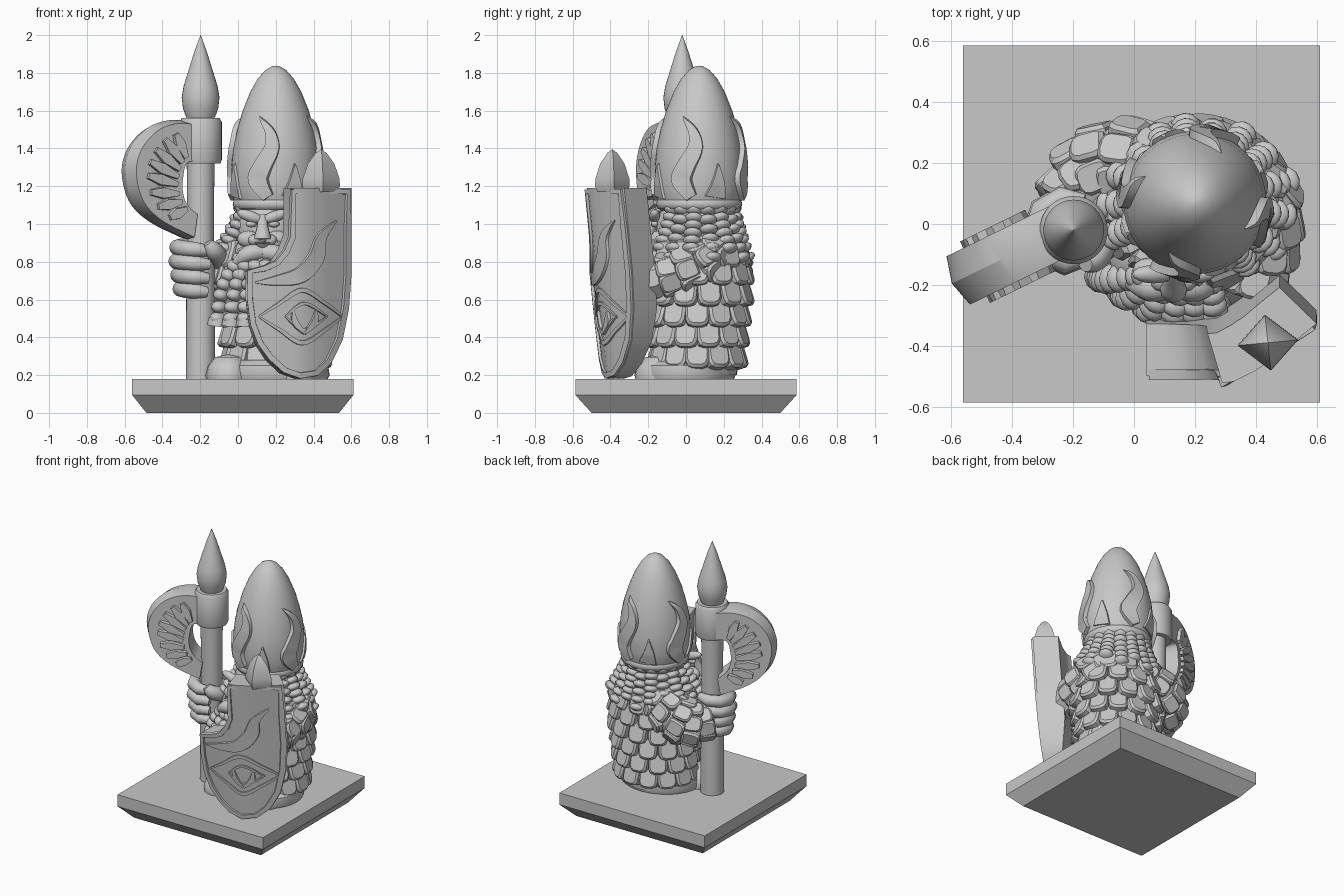
import bpy, bmesh, math
from math import sin, cos, pi, radians
from mathutils import Vector, Matrix

cube = bpy.data.objects.get("Cube")
if cube:
    bpy.data.objects.remove(cube, do_unlink=True)

grey = bpy.data.materials.new("stone_grey")
grey.use_nodes = True
grey.diffuse_color = (0.58, 0.58, 0.58, 1)
grey.node_tree.nodes["Principled BSDF"].inputs["Base Color"].default_value = grey.diffuse_color


# ---- helpers ----
def finish(name, bm, angle=35):
    bmesh.ops.recalc_face_normals(bm, faces=bm.faces[:])
    mesh = bpy.data.meshes.new(name)
    bm.to_mesh(mesh)
    bm.free()
    mesh.materials.append(grey)
    ob = bpy.data.objects.new(name, mesh)
    bpy.context.collection.objects.link(ob)
    bpy.ops.object.select_all(action='DESELECT')
    ob.select_set(True)
    bpy.context.view_layer.objects.active = ob
    bpy.ops.object.shade_smooth_by_angle(angle=radians(angle))


def loft(bm, rings, closed=False):
    vs = [[bm.verts.new(p) for p in r] for r in rings]
    n = len(vs[0])
    for a, b in zip(vs, vs[1:] + vs[:1] if closed else vs[1:]):
        for i in range(n):
            j = (i + 1) % n
            bm.faces.new((a[i], a[j], b[j], b[i]))
    if not closed:
        bm.faces.new(vs[0])
        bm.faces.new(vs[-1])


def smooth(pts, n=5):
    # Catmull-Rom curve through points of any dimension
    out = []
    for i in range(len(pts) - 1):
        p = [Vector(pts[min(max(k, 0), len(pts) - 1)]) for k in range(i - 1, i + 3)]
        for s in range(n):
            t = s / n
            out.append(0.5 * (2 * p[1] + (p[2] - p[0]) * t + (2 * p[0] - 5 * p[1] + 4 * p[2] - p[3]) * t * t
                              + (3 * p[1] - p[0] - 3 * p[2] + p[3]) * t ** 3))
    return out + [Vector(pts[-1])]


def interp(table, x):
    for (x0, y0), (x1, y1) in zip(table, table[1:]):
        if x <= x1:
            return y0 + (y1 - y0) * max(0, x - x0) / (x1 - x0)
    return table[-1][1]


def lathe(bm, profile, cx, cy, seg=32, sx=1, sy=1, turn=0):
    loft(bm, [[(cx + max(r, .001) * sx * cos(turn + 2 * pi * i / seg),
                cy + max(r, .001) * sy * sin(turn + 2 * pi * i / seg), z) for i in range(seg)] for r, z in profile])


def tube(bm, path, seg=12):
    # path of (x, y, z, radius)
    rings = []
    for i, p in enumerate(path):
        d = (path[min(i + 1, len(path) - 1)] - path[max(i - 1, 0)]).xyz
        q = d.to_track_quat('Z', 'Y')
        rings.append([p.xyz + q @ Vector((cos(2 * pi * k / seg), sin(2 * pi * k / seg), 0)) * p.w for k in range(seg)])
    loft(bm, rings)


def ball(bm, pos, size, aim=(0, 0, 1), seg=12):
    m = Matrix.Translation(pos) @ Vector(aim).to_track_quat('Z', 'Y').to_matrix().to_4x4() @ Matrix.Diagonal((*size, 1))
    bmesh.ops.create_uvsphere(bm, u_segments=seg, v_segments=seg * 2 // 3, radius=1, matrix=m)


def ribbon(bm, path, place, height, closed=False):
    # path of (u, v, width), laid on a surface by place(u, v, h), with bevelled flanks and thin tips
    rings, n = [], len(path)
    for i, p in enumerate(path):
        a, b = (path[i - 1], path[(i + 1) % n]) if closed else (path[max(i - 1, 0)], path[min(i + 1, n - 1)])
        d = Vector((b[0] - a[0], b[1] - a[1])).normalized() * p[2] / 2
        top = min(height, p[2])
        rings.append([place(p[0] - d.y * s, p[1] + d.x * s, h)
                      for s, h in ((1, -.02), (.8, top), (-.8, top), (-1, -.02))])
    loft(bm, rings, closed)


def scale_plate(bm, pos, normal, w, h, down=Vector((0, 0, -1))):
    # rounded armour plate, lower end tilted outward
    n = (normal.normalized() - down * .18).normalized()
    v = (down - n * down.dot(n)).normalized()
    u = v.cross(n)
    shape = [(-.42, -.5), (.42, -.5), (.5, -.3), (.5, .25), (.4, .43), (.2, .5), (-.2, .5), (-.4, .43), (-.5, .25),
             (-.5, -.3)]
    loft(bm, [[pos + u * a * w * s + v * (b * h * s) + n * o for a, b in shape]
              for s, o in ((1, -.04), (1, .01), (.82, .024))])


# ---- plinth ----
bm = bmesh.new()
loft(bm, [[(.025 + a * x, b * y, z) for a, b in ((-1, -1), (1, -1), (1, 1), (-1, 1))]
          for x, y, z in ((.51, .5, 0), (.586, .586, .095), (.586, .586, .18))])
finish("plinth", bm, 10)

# ---- spear shaft, collar and tip ----
SX, SY = -.198, -.02
bm = bmesh.new()
lathe(bm, [(.078, .17), (.076, .6), (.07, 1), (.074, 1.35)], SX, SY)
finish("shaft", bm)
bm = bmesh.new()
lathe(bm, [(.105, 1.32), (.112, 1.34), (.112, 1.54), (.1, 1.56)], SX, SY)
finish("collar", bm)
bm = bmesh.new()
lathe(bm, [(.07, 1.55), (.093, 1.61), (.1, 1.67), (.09, 1.73), (.062, 1.82), (.034, 1.91), (0, 2)], SX, SY)
finish("spear_tip", bm)

# ---- axe blade: stations of outer (u, z) and inner (u, z) ----
out_dir, face_dir = Vector((-.9, -.44, 0)), Vector((.44, -.9, 0))


def on_blade(u, z, v):
    return Vector((SX, 0, z)) + out_dir * u + face_dir * v


stations = [(.05, 1.54, .05, 1.33), (.18, 1.55, .11, 1.33), (.31, 1.51, .135, 1.3), (.41, 1.41, .145, 1.25),
            (.445, 1.28, .15, 1.2), (.4, 1.12, .14, 1.14), (.28, 1.01, .11, 1.09), (.08, .92, .06, 1.05)]
stations = [Vector(s) for s in stations]
rings = []
for s in smooth(stations):
    o, i = s.xy, s.zw
    m = i.lerp(o, .92)
    rings.append([on_blade(*i, .088), on_blade(*m, .088), on_blade(*o, 0), on_blade(*m, -.088), on_blade(*i, -.088)])
bm = bmesh.new()
loft(bm, rings)
finish("axe_blade", bm, 25)

# ---- wedge carvings on both blade faces ----
bm = bmesh.new()
for side in (1, -1):
    for s in smooth(stations, 3)[4:19:2]:
        a, b = s.zw.lerp(s.xy, .12), s.zw.lerp(s.xy, .7)
        path = [(*a, .03), (*a.lerp(b, .55), .07), (*b, .035)]
        ribbon(bm, path, lambda u, z, h: on_blade(u, z, side * (.088 + h)), .024)
finish("blade_carvings", bm, 20)

# ---- body and robe hem ----
BX, BY = .2, .06
BODY = [(.2, .21), (.3, .218), (.5, .235), (.7, .258), (.82, .245), (.95, .2), (1.1, .17)]
WIDE = 1.13
bm = bmesh.new()
lathe(bm, [(r, z) for z, r in BODY], BX, BY, sx=WIDE)
finish("body", bm)
bm = bmesh.new()
lathe(bm, [(.255, .17), (.268, .2), (.262, .25), (.22, .28)], BX - .01, -.005, sx=1.1)
finish("robe_hem", bm)

# ---- scale coat ----
bm = bmesh.new()
for row, z in enumerate((.31, .42, .53, .64, .75, .84)):
    r = interp(BODY, z) + .01
    for k in range(13):
        a = 2 * pi * (k + row % 2 / 2) / 13
        n = Vector((cos(a), sin(a), .12))
        scale_plate(bm, Vector((BX + r * WIDE * cos(a), BY + r * sin(a), z)), n, .125, .15)
finish("scale_coat", bm, 25)

# ---- arms with scale sleeves ----
arms = {"right": [(.1, .17, .84, .12), (-.03, .19, .77, .135), (-.14, .14, .72, .13), (-.21, .06, .73, .09)],
        "left": [(.36, .12, .84, .11), (.42, .05, .78, .11), (.42, -.08, .73, .095), (.39, -.22, .7, .08)]}
for side, pts in arms.items():
    path = smooth(pts)
    bm = bmesh.new()
    tube(bm, path, 20)
    finish(side + "_arm", bm)
    bm = bmesh.new()
    for row, i in enumerate(range(1, len(path) - 1, 3)):
        d = (path[i + 1] - path[i - 1]).xyz.normalized()
        q = d.to_track_quat('Z', 'Y')
        for k in range(8):
            a = 2 * pi * (k + row % 2 / 2) / 8
            n = q @ Vector((cos(a), sin(a), 0))
            scale_plate(bm, path[i].xyz + n * path[i].w, n, .105, .12, d)
    finish(side + "_sleeve_scales", bm, 25)

# ---- gripping hand ----
bm = bmesh.new()
for k in range(4):
    z, r = .675 + k * .073, (.088, .1, .11, .105)[k]
    tube(bm, [Vector((SX - .018 + r * cos(a), SY + r * sin(a), z - .006 * j, (.028, .04, .042, .043, .043, .04, .028)[j]))
              for j, a in enumerate(radians(60 + 41 * j) for j in range(7))])
tube(bm, smooth([(-.12, .08, .76, .05), (-.1, -.03, .82, .05), (-.13, -.11, .86, .048), (-.16, -.13, .9, .028)], 3))
ball(bm, (SX, .06, .76), (.1, .06, .13))
finish("right_hand", bm, 60)

# ---- boots ----
bm = bmesh.new()
for x, y in ((-.05, -.1), (.3, -.13)):
    lathe(bm, [(.13, .17), (.135, .2), (.12, .25), (.08, .295), (0, .31)], x, y, 20, sx=.9, sy=1.05)
finish("boots", bm, 50)

# ---- head ----
bm = bmesh.new()
ball(bm, (.17, .03, .97), (.18, .19, .2), seg=24)
for s in (-1, 1):
    ball(bm, (.13 + s * .075, -.15, .92), (.06, .04, .045))
    ball(bm, (.13 + s * .06, -.165, 1.0), (.03, .02, .018))
    ball(bm, (.13 + s * .065, -.165, 1.04), (.03, .03, .075), (s, 0, .35))
    tube(bm, smooth([(.13, -.2, .85, .04), (.13 + s * .08, -.21, .84, .045), (.13 + s * .16, -.19, .78, .012)], 4))
    ball(bm, (.13 + s * .042, -.19, .915), (.034, .032, .03))
tube(bm, smooth([(.13, -.15, 1.04, .025), (.13, -.19, .98, .032), (.13, -.215, .92, .045), (.13, -.2, .87, .02)], 4))
finish("face", bm, 60)

# ---- braided beard ----
bm = bmesh.new()
ball(bm, (.09, -.12, .66), (.17, .14, .22), seg=20)
for k in range(6):
    t = k / 5
    x0, x1, y1 = .03 + .22 * t, -.11 + .38 * t, -.17 - .11 * sin(pi / 2 * min(1, t * 1.6))
    path = smooth([(x0, -.17, .84), (x0 * .4 + x1 * .6 - .02 * (1 - t), y1 - .01, .68), (x1, y1, .46)], 4)
    for i, p in enumerate(path[:-1]):
        ball(bm, p, (.042 + .002 * i, .042, .034), path[i + 1] - p)
    tube(bm, [Vector((*path[-2], .05)), Vector((*path[-1], .055)), Vector((*path[-1], .03))])
finish("beard", bm, 60)

# ---- braided neck guard ----
HX, HY = .2, .07
bm = bmesh.new()
for k in range(13):
    a = radians(-50 + 21 * k)
    reach = .235 + .06 * cos(a) ** 2 + .015 * (k % 2)
    for i in range(6):
        t = i / 5
        r = .18 + (reach - .18) * t ** 1.2
        p = Vector((HX + r * cos(a), HY + r * sin(a), 1.07 - (.2 + .05 * (k % 2)) * t))
        ball(bm, p, (.05, .05, .027), (cos(a) * .5, sin(a) * .5, -1))
finish("neck_guard", bm, 60)

# ---- helmet, rim and flame reliefs ----
HELM = [(1.07, .2), (1.12, .222), (1.2, .235), (1.3, .235), (1.4, .225), (1.5, .204), (1.6, .175), (1.7, .135),
        (1.77, .095), (1.815, .055), (1.835, .02), (1.838, 0)]
bm = bmesh.new()
lathe(bm, [(r, z) for z, r in HELM], HX, HY, 48)
finish("helmet", bm, 60)
bm = bmesh.new()
lathe(bm, [(.2, 1.075), (.22, 1.08), (.228, 1.105), (.222, 1.13), (.2, 1.14)], HX, HY, 48)
finish("helmet_rim", bm, 60)
bm = bmesh.new()
for k in range(4):
    def on_helmet(u, z, h):
        a, r = radians(-100 + 90 * k) + u / .23, interp(HELM, z) + h
        return Vector((HX + r * cos(a), HY + r * sin(a), z))
    ribbon(bm, smooth([(-.07, 1.57, .004), (.0, 1.5, .055), (.02, 1.41, .09), (-.03, 1.3, .11), (-.05, 1.23, .12),
                       (.0, 1.14, .07)]), on_helmet, .026)
    ribbon(bm, smooth([(.14, 1.32, .004), (.14, 1.22, .08), (.13, 1.14, .14)]), on_helmet, .014)
finish("helmet_flames", bm, 30)

# ---- shield: columns swept along its curved face ----
TOP = [(.04, .75), (.13, .77), (.2, .8), (.25, .86), (.285, .94), (.29, 1.19), (.6, 1.19)]
BOTTOM = [(.04, .6), (.06, .46), (.1, .36), (.16, .28), (.24, .21), (.33, .18), (.42, .195), (.49, .26), (.55, .38),
          (.585, .55), (.6, .75)]
CURVE = [(.04, -.54), (.2, -.535), (.33, -.515), (.39, -.485), (.45, -.447), (.6, -.325)]


def on_shield(x, z, h):
    a = interp([(.04, 0), (.3, .3), (.6, .8)], x)
    y = interp(CURVE, x) + .1 * (1.17 - z)
    return Vector((x + h * sin(a), y - h * cos(a), z))


xs = sorted({x for x, _ in TOP + BOTTOM + CURVE})
rings = []
for x in xs:
    lo, hi = interp(BOTTOM, x), interp(TOP, x)
    zs = [lo + (hi - lo) * i / 10 for i in range(11)]
    rings.append([on_shield(x, z, 0) for z in zs]
                 + [on_shield(x, z, -.17 + .25 * max(0, .5 - z)) for z in reversed(zs)])
bm = bmesh.new()
loft(bm, rings)
finish("shield", bm)

# ---- raised shield border, flame and eye ----
edge = TOP + [(.6, 1.0)] + BOTTOM[::-1]
edge = [(x + (.32 - x) * .08, z + (.65 - z) * .036, .036) for x, z in edge]
bm = bmesh.new()
ribbon(bm, edge, on_shield, .014, closed=True)
ribbon(bm, smooth([(.09, .69, .01), (.2, .7, .06), (.33, .73, .1), (.41, .82, .1), (.44, .93, .06),
                   (.52, 1.02, .005)]), on_shield, .014)
for s in (1, -1):
    ribbon(bm, smooth([(.11, .51, .012), (.22, .51 + s * .07, .022), (.34, .51 + s * .14, .03),
                       (.46, .51 + s * .07, .022), (.55, .51, .012)]), on_shield, .01)
    ribbon(bm, smooth([(.25, .51, .01), (.35, .51 + s * .07, .02), (.47, .51, .01)]), on_shield, .012)
    ribbon(bm, smooth([(.35, .42, .015), (.35 + s * .05, .48, .04), (.35 + s * .06, .55, .004)]), on_shield, .016)
finish("shield_relief", bm, 30)

# ---- four-sided shield finial ----
bm = bmesh.new()
lathe(bm, [(.085, 1.17), (.1, 1.2), (.098, 1.24), (.07, 1.32), (.03, 1.375), (0, 1.395)], .44, -.39, 4, sy=.92, turn=.1)
finish("shield_finial", bm, 25)
